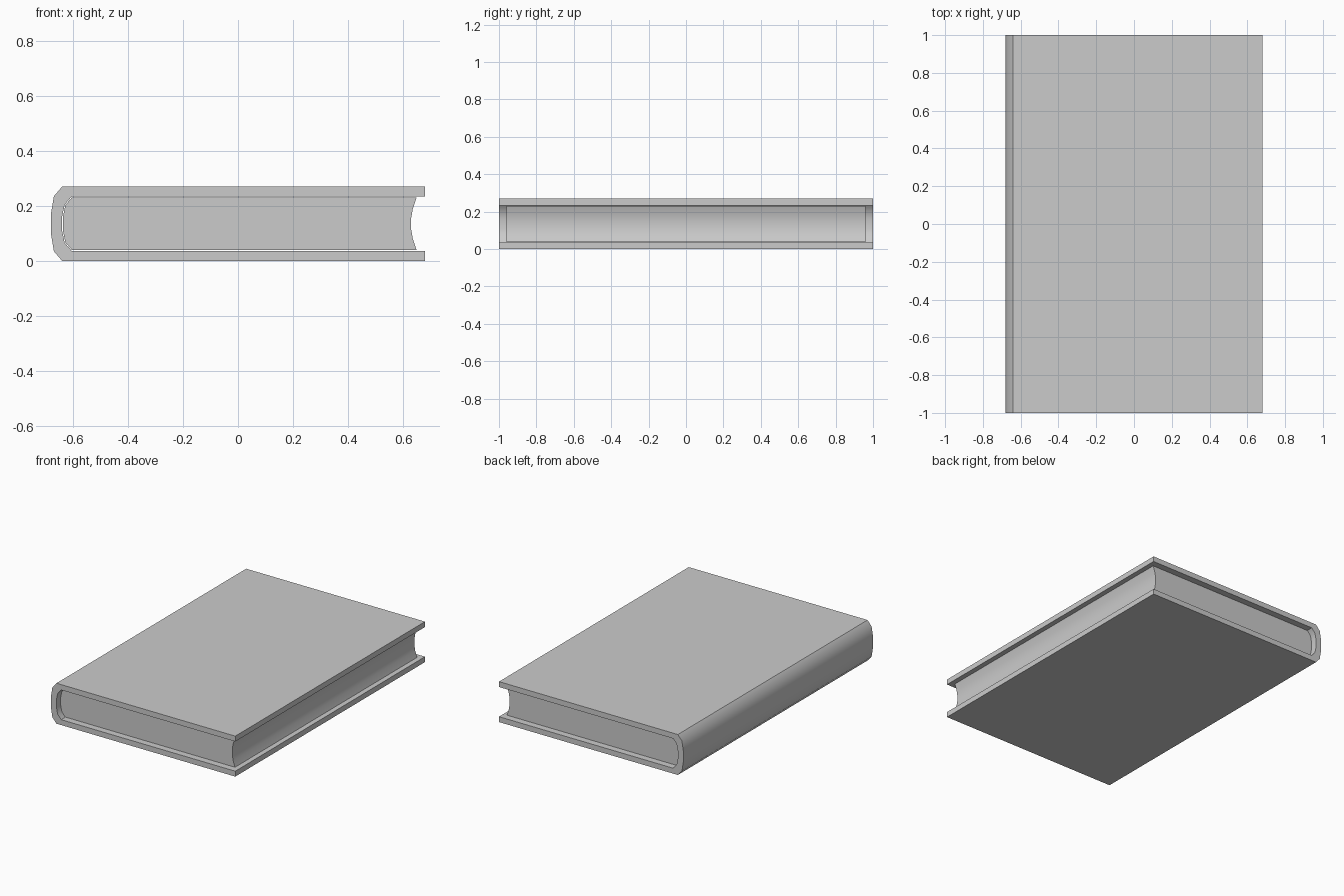
import bpy
import bmesh
import math

if "Cube" in bpy.data.objects:
    bpy.data.objects.remove(bpy.data.objects["Cube"])

MID = 0.135  # half the thickness of the closed book


def make_material(name, rgb):
    mat = bpy.data.materials.new(name)
    mat.use_nodes = True
    mat.diffuse_color = (*rgb, 1)
    mat.node_tree.nodes["Principled BSDF"].inputs["Base Color"].default_value = (*rgb, 1)
    return mat


def mirrored(half):
    """Complete a lower half profile with its reflection about mid height."""
    return half + [(x, 2 * MID - z) for x, z in reversed(half)]


def extrude_profile(name, profile, half_length, mat):
    bm = bmesh.new()
    face = bm.faces.new([bm.verts.new((x, -half_length, z)) for x, z in profile])
    result = bmesh.ops.extrude_face_region(bm, geom=[face])
    moved = [v for v in result["geom"] if isinstance(v, bmesh.types.BMVert)]
    bmesh.ops.translate(bm, verts=moved, vec=(0, 2 * half_length, 0))
    bmesh.ops.recalc_face_normals(bm, faces=bm.faces)
    mesh = bpy.data.meshes.new(name)
    bm.to_mesh(mesh)
    bm.free()
    mesh.materials.append(mat)
    obj = bpy.data.objects.new(name, mesh)
    bpy.context.collection.objects.link(obj)
    bpy.ops.object.select_all(action="DESELECT")
    obj.select_set(True)
    bpy.context.view_layer.objects.active = obj
    bpy.ops.object.shade_smooth_by_angle(angle=math.radians(35))
    return obj


grey = make_material("plain grey", (0.6, 0.6, 0.6))

# Cover: two boards joined by a rounded spine
outer = mirrored([(0.68, 0), (-0.64, 0), (-0.67, 0.035), (-0.68, 0.095)])
inner = mirrored([(0.68, 0.036), (-0.605, 0.036), (-0.631, 0.066), (-0.64, 0.11)])
extrude_profile("cover", outer + inner[::-1], 1.0, grey)

# Page block: rounded back and hollow fore edge
back = mirrored([(-0.604, 0.039), (-0.628, 0.067), (-0.637, 0.11)])
fore_edge = mirrored([(0.65, 0.039), (0.636, 0.08), (0.63, 0.115)])
extrude_profile("pages", back + fore_edge[::-1], 0.96, grey)
